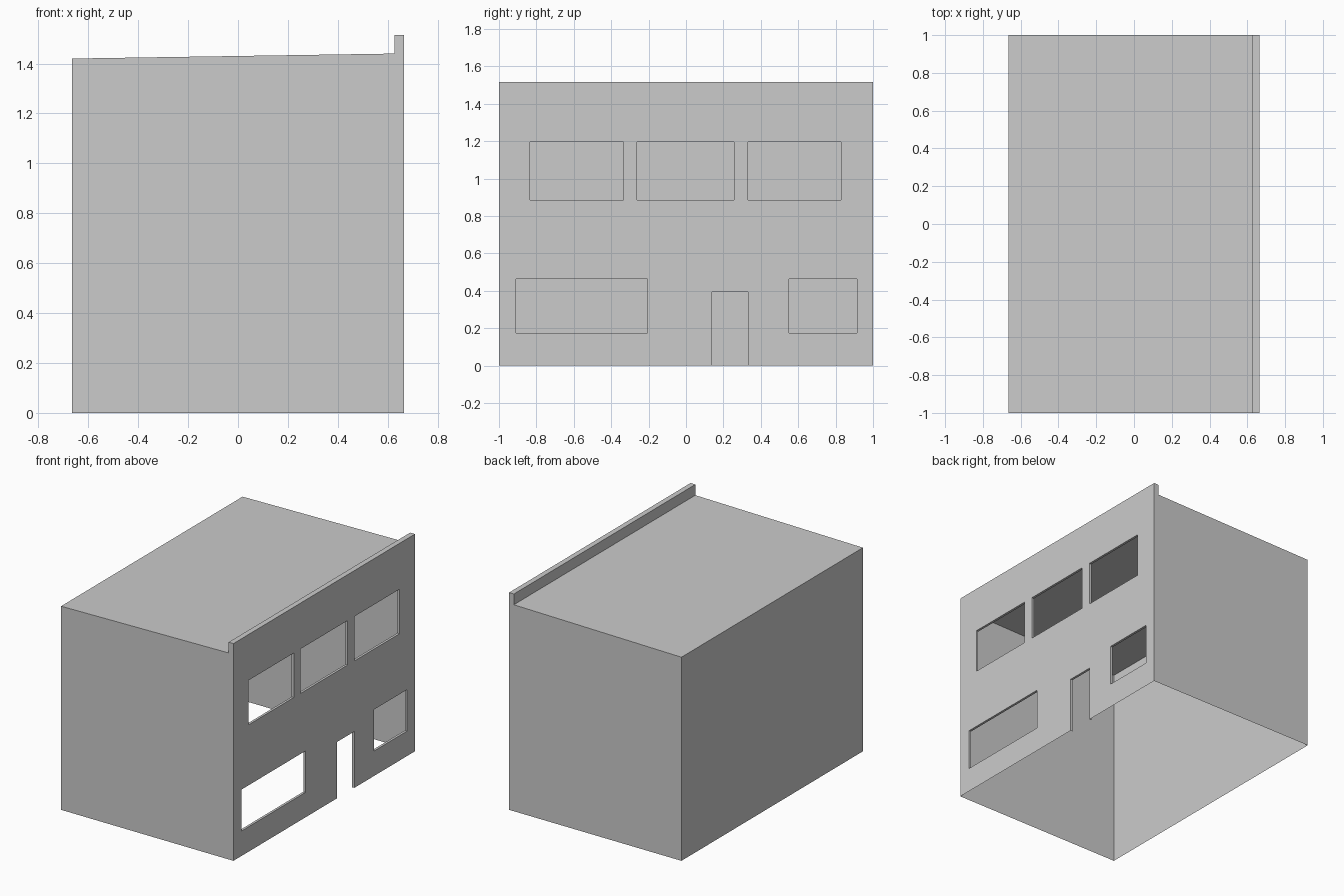
import bpy, bmesh

if "Cube" in bpy.data.objects:
    bpy.data.objects.remove(bpy.data.objects["Cube"])

X, Y = 0.665, 1.0          # half width, half length
XP = 0.628                 # inner face of parapet
TOP = 1.515
DEPTH = 0.017              # reveal depth

# Openings in the facade: y0, y1, z0, z1
windows = [(-0.835, -0.335, 0.885, 1.195),
           (-0.262, 0.257, 0.885, 1.195),
           (0.332, 0.829, 0.885, 1.195),
           (-0.909, -0.206, 0.174, 0.463),
           (0.551, 0.914, 0.174, 0.463)]
door = (0.139, 0.332, 0.0, 0.393)
holes = windows + [door]


def make_object(name, quads):
    bm = bmesh.new()
    for q in quads:
        bm.faces.new([bm.verts.new(p) for p in q])
    bmesh.ops.remove_doubles(bm, verts=bm.verts, dist=1e-5)
    me = bpy.data.meshes.new(name)
    bm.to_mesh(me)
    bm.free()
    ob = bpy.data.objects.new(name, me)
    bpy.context.collection.objects.link(ob)
    return ob


# Shell: side profile swept along y, open at the bottom and at the facade
profile = [(X, TOP), (XP, TOP), (XP, 1.44), (-X, 1.42), (-X, 0)]
shell = [[(a[0], -Y, a[1]), (b[0], -Y, b[1]), (b[0], Y, b[1]), (a[0], Y, a[1])][::-1]
         for a, b in zip(profile, profile[1:])]
outline = profile + [(X, 0)]
shell.append([(x, -Y, z) for x, z in reversed(outline)])
shell.append([(x, Y, z) for x, z in outline])
shell[:4] = [q[::-1] for q in shell[:4]]
body = make_object("walls_and_roof", shell)
bm = bmesh.new()
bm.from_mesh(body.data)
bmesh.ops.recalc_face_normals(bm, faces=bm.faces)
bm.to_mesh(body.data)
bm.free()

# Facade: grid cut at the opening edges, skipping cells inside openings
ys = sorted({-Y, Y, *(v for h in holes for v in h[:2])})
zs = sorted({0.0, TOP, *(v for h in holes for v in h[2:])})
cells = []
for y0, y1 in zip(ys, ys[1:]):
    for z0, z1 in zip(zs, zs[1:]):
        cy, cz = (y0 + y1) / 2, (z0 + z1) / 2
        if not any(h[0] < cy < h[1] and h[2] < cz < h[3] for h in holes):
            cells.append([(X, y0, z0), (X, y1, z0), (X, y1, z1), (X, y0, z1)])
make_object("facade", cells)


# Reveals: thin frames set back from each opening
def reveal(name, hole, sill=True):
    y0, y1, z0, z1 = hole
    ring = [(y1, z0), (y1, z1), (y0, z1), (y0, z0)]
    if sill:
        ring.append(ring[0])
    make_object(name, [[(X, *a), (X, *b), (X - DEPTH, *b), (X - DEPTH, *a)]
                       for a, b in zip(ring, ring[1:])])


for i, w in enumerate(windows):
    reveal(f"window_reveal_{i + 1}", w)
reveal("door_reveal", door, sill=False)
